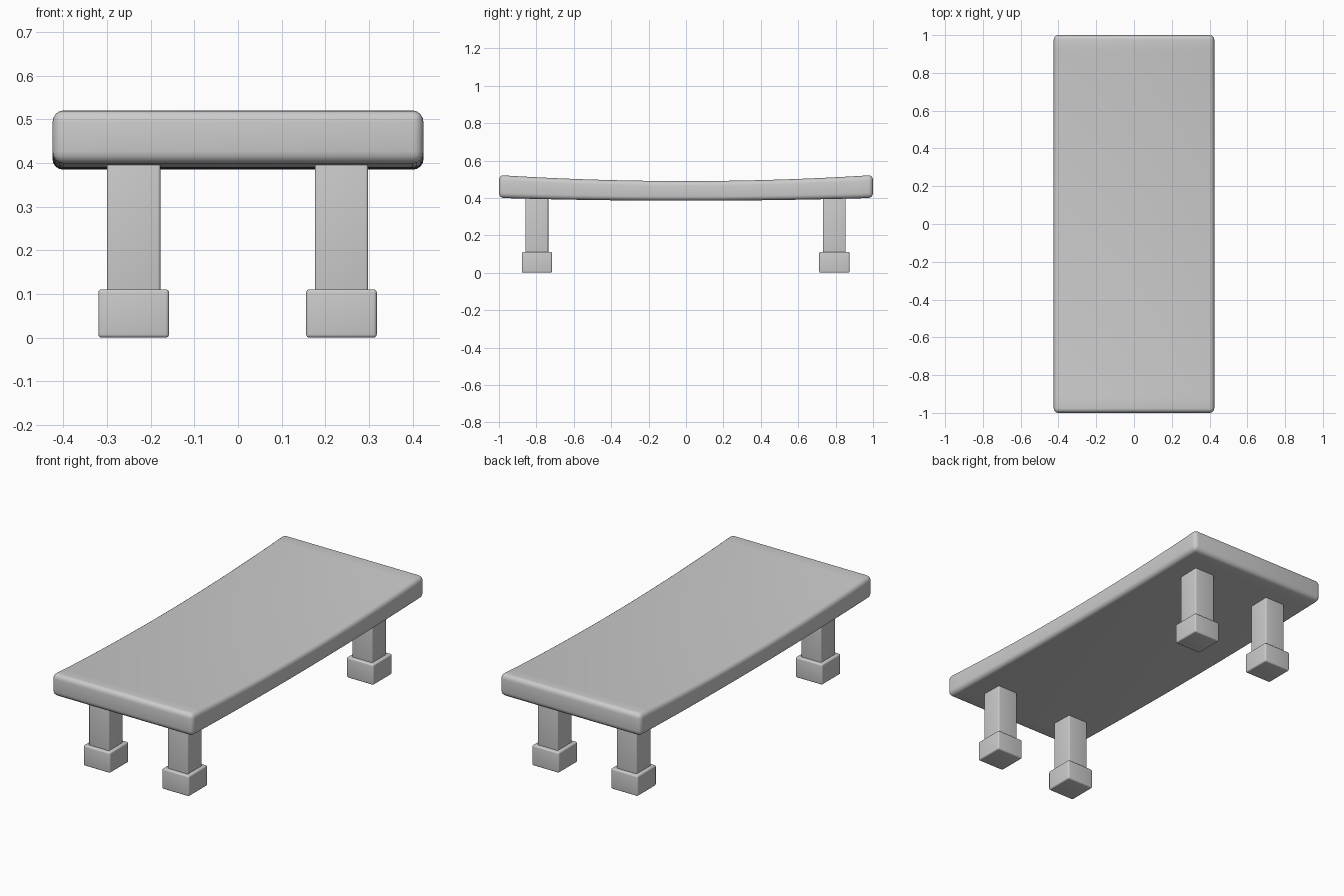
import bpy
import bmesh
import math

cube = bpy.data.objects.get("Cube")
if cube:
    bpy.data.objects.remove(cube, do_unlink=True)

stone = bpy.data.materials.new("pale grey stone")
stone.use_nodes = True
colour = (0.6, 0.6, 0.6, 1)
stone.diffuse_color = colour
stone.node_tree.nodes["Principled BSDF"].inputs["Base Color"].default_value = colour


def rounded_box(name, x, y, z, bevel, cuts=0, bend=None):
    """Box between (min, max) ranges, optionally sliced along y and bent."""
    bm = bmesh.new()
    bmesh.ops.create_cube(bm, size=1)
    for v in bm.verts:
        v.co = [lo + (c + 0.5) * (hi - lo) for c, (lo, hi) in zip(v.co, (x, y, z))]
    bmesh.ops.bevel(bm, geom=bm.edges[:], offset=bevel, segments=4,
                    profile=0.5, affect='EDGES')
    for i in range(1, cuts):
        cut_y = y[0] + (y[1] - y[0]) * i / cuts
        bmesh.ops.bisect_plane(bm, geom=bm.verts[:] + bm.edges[:] + bm.faces[:],
                               plane_co=(0, cut_y, 0), plane_no=(0, 1, 0))
    if bend:
        for v in bm.verts:
            v.co.z += bend(v.co)
    mesh = bpy.data.meshes.new(name)
    bm.to_mesh(mesh)
    bm.free()
    mesh.materials.append(stone)
    obj = bpy.data.objects.new(name, mesh)
    bpy.context.collection.objects.link(obj)
    bpy.ops.object.select_all(action='DESELECT')
    obj.select_set(True)
    bpy.context.view_layer.objects.active = obj
    bpy.ops.object.shade_smooth_by_angle(angle=math.radians(40))
    return obj


# Sagging slab: the top dips more than the underside
def sag(co):
    top = (co.z - 0.385) / 0.105
    return co.y ** 2 * (0.015 + 0.017 * top)


rounded_box("bench_slab", (-0.425, 0.425), (-1, 1), (0.385, 0.49), 0.024, 24, sag)

# Four square legs, each on a block foot
for side, x in (("left", 0.237), ("right", -0.239)):
    for end, y in (("front", -0.797), ("back", 0.793)):
        rounded_box(f"{end}_{side}_leg", (x - 0.061, x + 0.061),
                    (y - 0.061, y + 0.061), (0.08, 0.405), 0.006)
        rounded_box(f"{end}_{side}_foot", (x - 0.081, x + 0.081),
                    (y - 0.081, y + 0.081), (0, 0.111), 0.008)
